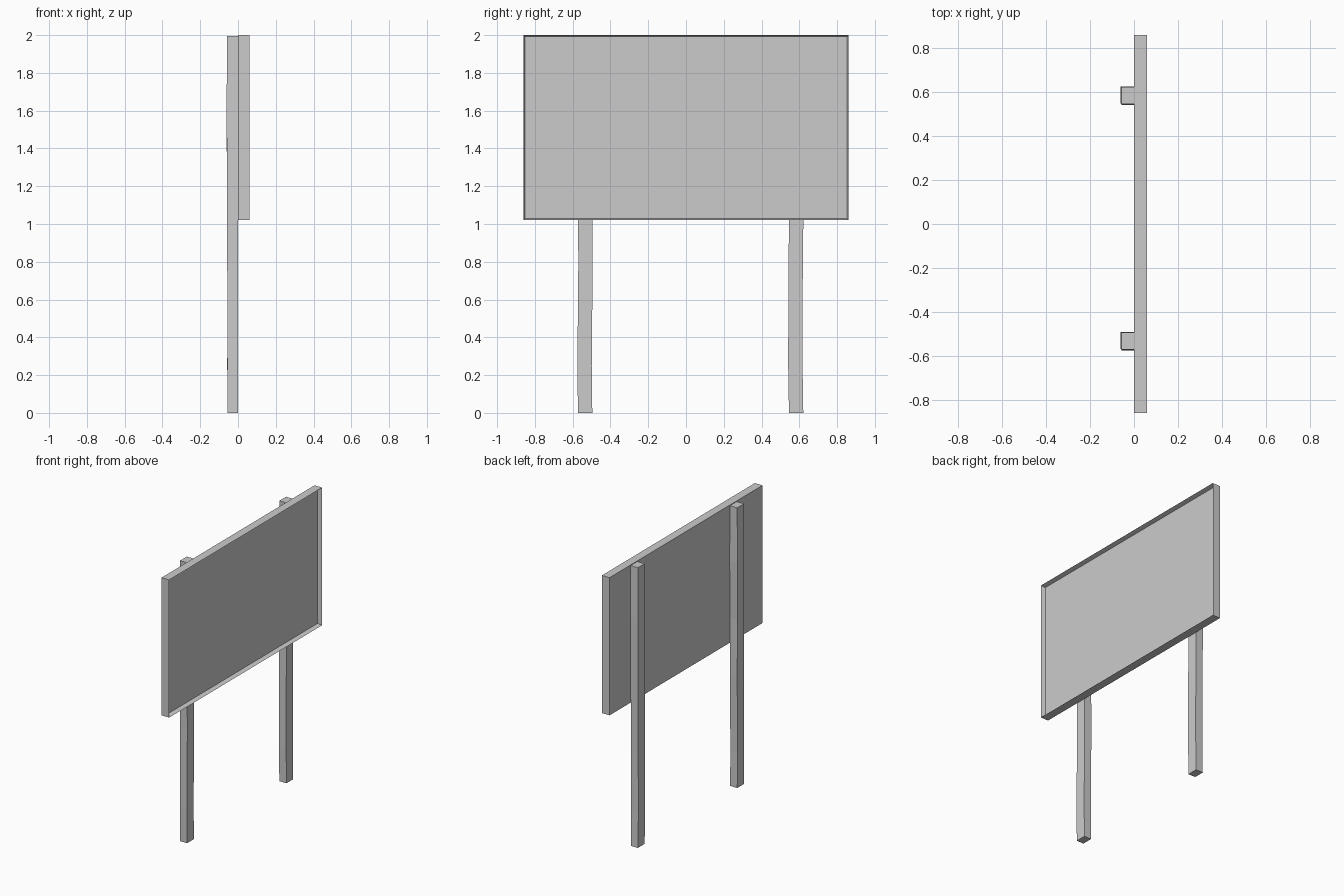
import bpy
import bmesh

cube = bpy.data.objects.get("Cube")
if cube:
    bpy.data.objects.remove(cube, do_unlink=True)

grey = bpy.data.materials.new("plain_grey")
grey.use_nodes = True
colour = (0.6, 0.6, 0.6, 1)
grey.diffuse_color = colour
grey.node_tree.nodes["Principled BSDF"].inputs["Base Color"].default_value = colour


def finish(bm, name):
    bmesh.ops.recalc_face_normals(bm, faces=bm.faces)
    mesh = bpy.data.meshes.new(name)
    bm.to_mesh(mesh)
    bm.free()
    mesh.materials.append(grey)
    obj = bpy.data.objects.new(name, mesh)
    bpy.context.collection.objects.link(obj)
    return obj


# Board: a slab whose +x face is inset to a thin rim, then sunk
def make_board(depth, half_width, bottom, top, rim, recess):
    bm = bmesh.new()
    bmesh.ops.create_cube(bm, size=1)
    for v in bm.verts:
        v.co.x = depth if v.co.x > 0 else 0
        v.co.y = half_width if v.co.y > 0 else -half_width
        v.co.z = top if v.co.z > 0 else bottom
    bm.normal_update()
    face = max(bm.faces, key=lambda f: f.normal.x)
    bmesh.ops.inset_individual(bm, faces=[face], thickness=rim)
    for v in face.verts:
        v.co.x -= recess
    finish(bm, "sign_board")


# Post: square rings stacked through stations (z, y shift, rear x)
def make_post(name, y, stations):
    bm = bmesh.new()
    rings = []
    for z, shift, rear in stations:
        lo, hi = y + shift - 0.038, y + shift + 0.038
        corners = [(rear, lo), (0, lo), (0, hi), (rear, hi)]
        rings.append([bm.verts.new((cx, cy, z)) for cx, cy in corners])
    for a, b in zip(rings, rings[1:]):
        for i in range(4):
            j = (i + 1) % 4
            bm.faces.new((a[i], a[j], b[j], b[i]))
    bm.faces.new(rings[0])
    bm.faces.new(rings[-1])
    finish(bm, name)


make_board(0.06, 0.86, 1.02, 2.0, 0.012, 0.03)

# Hand-hewn posts with a slight wobble
make_post("right_post", -0.534, [
    (0, 0, -0.056), (0.25, -0.003, -0.056), (0.8, 0.002, -0.057),
    (1.2, -0.001, -0.057), (1.6, 0.005, -0.061), (1.995, 0.002, -0.057)])
make_post("left_post", 0.583, [
    (0, 0, -0.056), (0.25, -0.004, -0.057), (0.7, -0.003, -0.056),
    (1.0, 0, -0.057), (1.6, 0.004, -0.061), (1.995, 0.001, -0.057)])
